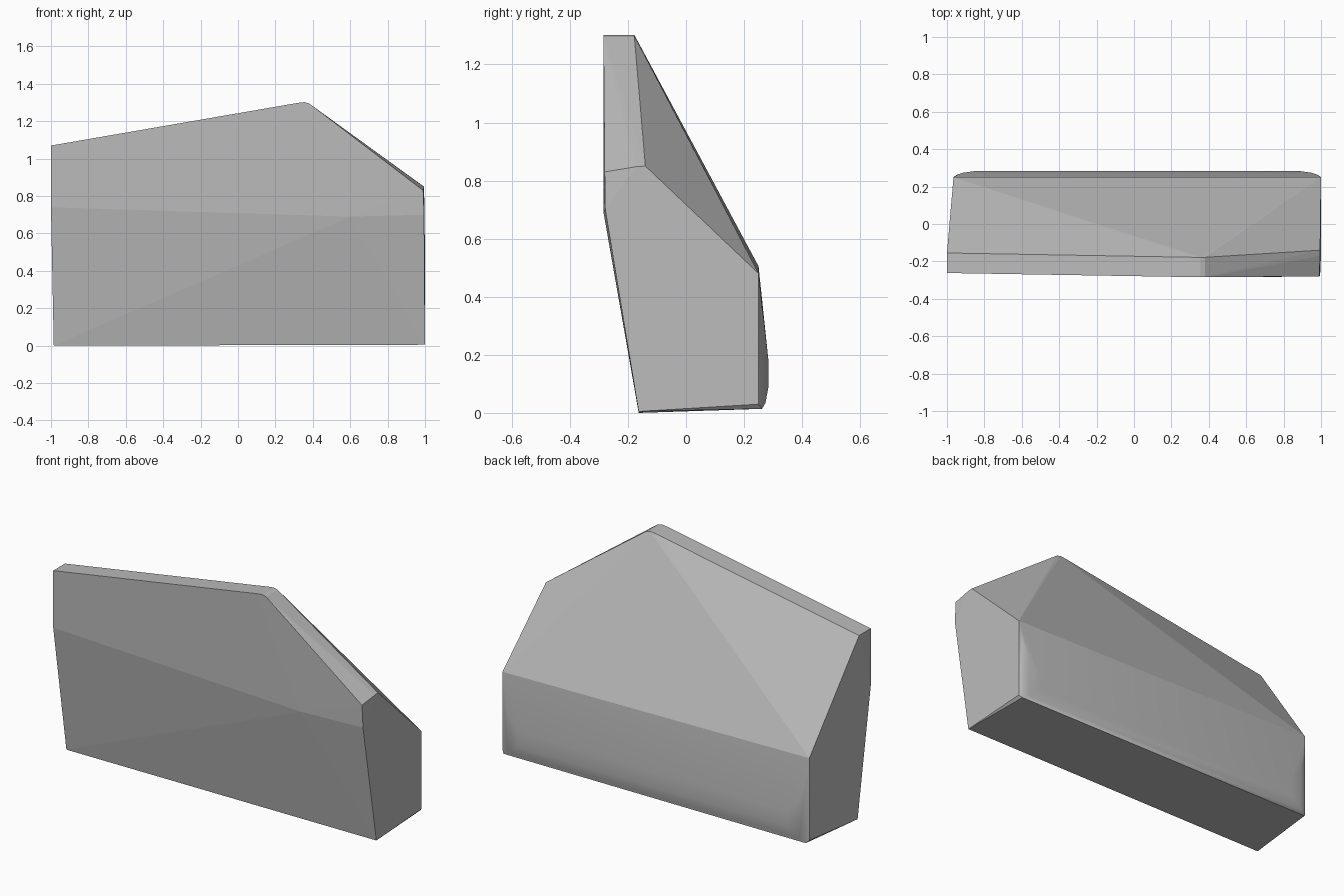
import bpy, bmesh, math

cube = bpy.data.objects.get("Cube")
if cube:
    bpy.data.objects.remove(cube, do_unlink=True)

# Plain grey stone
grey = bpy.data.materials.new("stone_grey")
grey.use_nodes = True
colour = (0.5, 0.5, 0.5, 1)
grey.diffuse_color = colour
grey.node_tree.nodes["Principled BSDF"].inputs["Base Color"].default_value = colour

# Cut faces of the block
left_end = [(-1, -.262, 1.07), (-1, -.155, 1.07), (-1, -.262, .74),
            (-.985, -.163, 0), (-.965, .25, .505), (-.965, .25, .03)]
right_end = [(.99, -.28, .83), (.995, -.17, .848), (.995, -.14, .85), (.995, -.278, .70),
             (1, -.163, .005), (1, .25, .48), (1, .25, .03)]
front_crease = [(.6, -.284, .69)]

# Rounded peak, extruded from front to back
peak = [(x, y, z) for x, z in ((.32, 1.298), (.355, 1.302), (.38, 1.295), (.4, 1.28))
        for y in (-.284, -.178)]

# Gently swollen back with rounded ends
swell = []
for y, low, high, inset in ((.284, .09, .18, .12), (.274, .035, .27, .05), (.262, .014, .36, .015)):
    for x in (-.965 + inset, 1 - inset):
        swell += [(x, y, low), (x, y, high)]

# Wrap the points into one faceted block
bm = bmesh.new()
for p in left_end + right_end + front_crease + peak + swell:
    bm.verts.new(p)
hull = bmesh.ops.convex_hull(bm, input=bm.verts)
loose = [v for v in bm.verts if not v.link_faces]
bmesh.ops.delete(bm, geom=loose, context='VERTS')
bmesh.ops.dissolve_limit(bm, angle_limit=math.radians(.8), verts=bm.verts, edges=bm.edges)
bmesh.ops.recalc_face_normals(bm, faces=bm.faces)

# Only the worn back is smooth
for f in bm.faces:
    f.smooth = f.calc_center_median().y > .24 and f.normal.y > .2

mesh = bpy.data.meshes.new("stone_block")
bm.to_mesh(mesh)
bm.free()
mesh.materials.append(grey)
block = bpy.data.objects.new("stone_block", mesh)
bpy.context.collection.objects.link(block)
